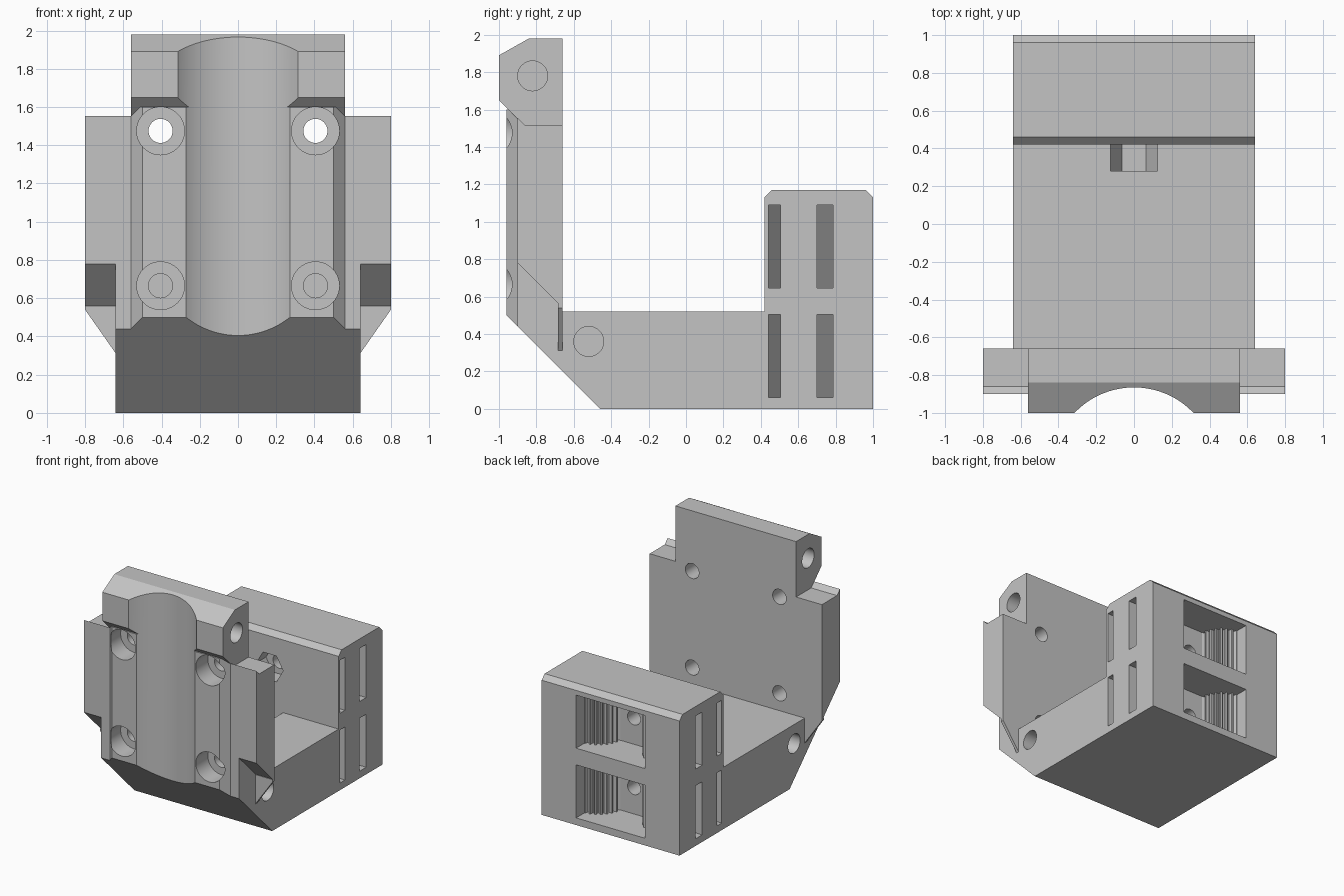
import bpy
import bmesh
from math import sin, cos, pi, radians

if "Cube" in bpy.data.objects:
    bpy.data.objects.remove(bpy.data.objects["Cube"], do_unlink=True)

grey = bpy.data.materials.new("plain grey plastic")
grey.use_nodes = True
colour = (0.55, 0.55, 0.55, 1)
grey.diffuse_color = colour
grey.node_tree.nodes["Principled BSDF"].inputs["Base Color"].default_value = colour


def prism(name, outline, axis, start, end):
    """Extrude a flat outline along X (y,z), Y (x,z) or Z (x,y)."""
    place = {"X": lambda p, t: (t, p[0], p[1]),
             "Y": lambda p, t: (p[0], t, p[1]),
             "Z": lambda p, t: (p[0], p[1], t)}[axis]
    bm = bmesh.new()
    low = [bm.verts.new(place(p, start)) for p in outline]
    high = [bm.verts.new(place(p, end)) for p in outline]
    bm.faces.new(low)
    bm.faces.new(high)
    n = len(outline)
    for i in range(n):
        j = (i + 1) % n
        bm.faces.new((low[i], low[j], high[j], high[i]))
    bmesh.ops.recalc_face_normals(bm, faces=bm.faces)
    mesh = bpy.data.meshes.new(name)
    bm.to_mesh(mesh)
    bm.free()
    mesh.materials.append(grey)
    obj = bpy.data.objects.new(name, mesh)
    bpy.context.collection.objects.link(obj)
    return obj


def circle(u, v, r, n=40):
    return [(u + r * cos(2 * pi * i / n), v + r * sin(2 * pi * i / n)) for i in range(n)]


def rect(u0, u1, v0, v1):
    return [(u0, v0), (u1, v0), (u1, v1), (u0, v1)]


def combine(target, tool, operation):
    mod = target.modifiers.new("shape", "BOOLEAN")
    mod.operation = operation
    mod.solver = "EXACT"
    mod.object = tool
    bpy.context.view_layer.objects.active = target
    bpy.ops.object.modifier_apply(modifier=mod.name)
    bpy.data.objects.remove(tool, do_unlink=True)


def smooth(obj):
    bpy.ops.object.select_all(action="DESELECT")
    obj.select_set(True)
    bpy.context.view_layer.objects.active = obj
    bpy.ops.object.shade_smooth_by_angle(angle=radians(25))


# Base, upright plate and rear block in one side profile
body = prism("carriage_body", [
    (-0.9, 0), (1, 0), (1, 1.13), (0.96, 1.17), (0.46, 1.17), (0.42, 1.13),
    (0.42, 0.52), (-0.66, 0.52), (-0.66, 1.515), (-0.86, 1.515), (-0.9, 1.554)],
    "X", -0.64, 0.64)


def add(*args):
    combine(body, prism("addition", *args), "UNION")


def cut(*args):
    combine(body, prism("cutter", *args), "DIFFERENCE")


# Side wings with sloped undersides
add([(-0.9, 0.78), (-0.66, 0.54), (-0.66, 1.515), (-0.86, 1.515), (-0.9, 1.554)],
    "X", -0.8, 0.8)

# Raised front pad with bevelled sides
add([(-0.5, -0.96), (0.5, -0.96), (0.56, -0.9), (0.5, -0.8), (-0.5, -0.8), (-0.56, -0.9)],
    "Z", 0.3, 1.6)

# Head block
add([(-1, 1.65), (-1, 1.89), (-0.84, 1.98), (-0.66, 1.98), (-0.66, 1.45), (-0.8, 1.45)],
    "X", -0.56, 0.56)

# Thin triangular gussets under the wings
for s in (-1, 1):
    add([(s * 0.6, 0.255), (s * 0.8, 0.54), (s * 0.8, 0.56), (s * 0.6, 0.56)],
        "Y", -0.685, -0.66)

# Sloped front underside
cut([(-0.36, -0.1), (-1.16, 0.7), (-1.16, -0.1)], "X", -1, 1)

# Round channel down the front
cut(circle(0, -1.3, 0.435, 96), "Z", -0.1, 2.1)

# Counterbored mounting holes
for x in (-0.405, 0.405):
    for z in (0.665, 1.475):
        cut(circle(x, z, 0.125), "Y", -1.1, -0.8)
        cut(circle(x, z, 0.063), "Y", -0.85, -0.6)

# Blind rod sockets in head and base, slots in the rear block
for s in (-1, 1):
    cut(circle(-0.82, 1.78, 0.08), "X", s * 0.3, s * 0.7)
    cut(circle(-0.52, 0.36, 0.08), "X", s * 0.34, s * 0.8)
    for z0, z1 in ((0.06, 0.505), (0.645, 1.09)):
        for y0, y1 in ((0.44, 0.505), (0.7, 0.785)):
            cut([(s * 0.7, y0), (s * 0.7, y1), (s * 0.36, y1), (s * 0.46, y0)],
                "Z", z0, z1)

# Rear windows with screw holes, and toothed rounded posts at their sides
for z0, z1, label in ((0.06, 0.505, "lower"), (0.645, 1.09, "upper")):
    cut(rect(-0.32, 0.32, z0, z1), "Y", 0.69, 1.1)
    cut(circle(0, (z0 + z1) / 2, 0.06), "Y", 0.38, 0.75)
    for s, side in ((-1, "right"), (1, "left")):
        outline = [(s * 0.33, 0.68)]
        teeth = 7
        for i in range(teeth * 4 + 1):
            a = pi / 2 + pi / 2 * i / (teeth * 4)
            r = 0.2 if i % 4 < 2 else 0.172
            outline.append((s * (0.325 + r * cos(a)), 0.69 + r * sin(a)))
        outline.append((s * 0.125, 0.68))
        prism(f"belt_post_{label}_{side}", outline, "Z", z0 - 0.01, z1 + 0.01)

# Nut traps: drop-in pocket in the floor, hexagon in the block front
cut([(-0.125, 0.28), (-0.0625, 0.172), (0.0625, 0.172), (0.125, 0.28),
     (0.125, 0.6), (-0.125, 0.6)], "Y", 0.28, 0.42)
cut(circle(0, 0.87, 0.125, 6), "Y", 0.3, 0.55)

smooth(body)
